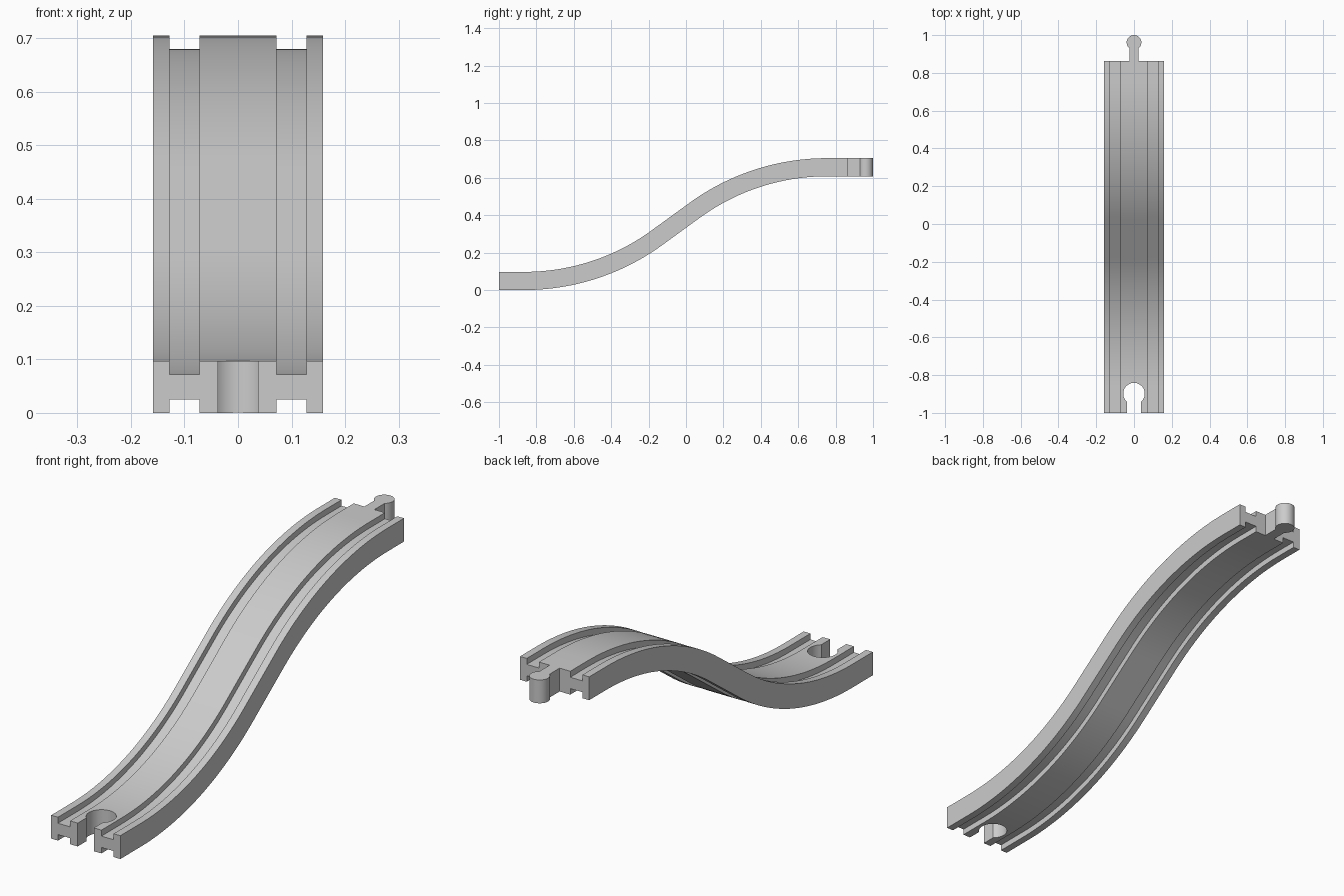
import bpy, bmesh, math
from mathutils import Vector

old = bpy.data.objects.get("Cube")
if old:
    bpy.data.objects.remove(old, do_unlink=True)

grey = bpy.data.materials.new("light grey")
grey.use_nodes = True
grey.diffuse_color = (0.6, 0.6, 0.6, 1)
grey.node_tree.nodes["Principled BSDF"].inputs["Base Color"].default_value = (0.6, 0.6, 0.6, 1)

THICK, GROOVE = 0.097, 0.025
HALF = THICK / 2
FRONT, BACK = -1.0, 0.863
LOW, HIGH = HALF, 0.705 - HALF


def make_object(name, bm):
    bmesh.ops.recalc_face_normals(bm, faces=bm.faces)
    mesh = bpy.data.meshes.new(name)
    bm.to_mesh(mesh)
    bm.free()
    mesh.materials.append(grey)
    ob = bpy.data.objects.new(name, mesh)
    bpy.context.collection.objects.link(ob)
    return ob


def smooth(ob):
    bpy.ops.object.select_all(action='DESELECT')
    ob.select_set(True)
    bpy.context.view_layer.objects.active = ob
    bpy.ops.object.shade_smooth_by_angle(angle=math.radians(30))


def keyhole(name, y_neck, y_ball, neck, radius, z0, z1, steps=32):
    """Upright prism: a straight neck running into a round head."""
    side = 1 if y_ball > y_neck else -1
    a = math.asin(neck / radius)
    pts = [(neck, y_neck)]
    for i in range(steps + 1):
        t = a + (2 * math.pi - 2 * a) * i / steps
        pts.append((radius * math.sin(t), y_ball - side * radius * math.cos(t)))
    pts.append((-neck, y_neck))
    bm = bmesh.new()
    face = bm.faces.new([bm.verts.new((x, y, z0)) for x, y in pts])
    top = bmesh.ops.extrude_face_region(bm, geom=[face])
    verts = [v for v in top["geom"] if isinstance(v, bmesh.types.BMVert)]
    bmesh.ops.translate(bm, verts=verts, vec=(0, 0, z1 - z0))
    return make_object(name, bm)


# Centre line: flat, arc up, short straight slope, arc back to flat
angle = math.radians(36)
y_low, y_high = -0.865, 0.755
run, rise = (y_high - y_low) / 2, (HIGH - LOW) / 2
arc_run = (math.tan(angle) * run - rise) / (math.tan(angle) - math.tan(angle / 2))
R = arc_run / math.sin(angle)
N = 28
arc = [angle * i / N for i in range(N + 1)]
path = [(FRONT, LOW, 0)]
path += [(y_low + R * math.sin(t), LOW + R * (1 - math.cos(t)), t) for t in arc]
path += [(y_high - R * math.sin(t), HIGH - R * (1 - math.cos(t)), t) for t in reversed(arc)]
path.append((BACK, HIGH, 0))

# Cross-section with two wheel grooves on the top and on the underside
W, G_OUT, G_IN = 0.159, 0.128, 0.072
floor = HALF - GROOVE
right_top = [(W, HALF), (G_OUT, HALF), (G_OUT, floor), (G_IN, floor), (G_IN, HALF)]
upper = right_top + [(-x, z) for x, z in reversed(right_top)]
section = upper + [(x, -z) for x, z in reversed(upper)]

# Track body swept along the centre line
bm = bmesh.new()
rings = []
for y, z, t in path:
    normal = Vector((0, -math.sin(t), math.cos(t)))
    rings.append([bm.verts.new(Vector((x, y, z)) + normal * h) for x, h in section])
for a, b in zip(rings, rings[1:]):
    for i in range(len(section)):
        j = (i + 1) % len(section)
        bm.faces.new((a[i], a[j], b[j], b[i]))
bm.faces.new(rings[0])
bm.faces.new(rings[-1])
track = make_object("track_body", bm)

# Socket cut through the low end
cutter = keyhole("socket_cutter", FRONT - 0.1, -0.898, 0.037, 0.057, -0.1, 0.25)
cutter.hide_render = True
mod = track.modifiers.new("socket", 'BOOLEAN')
mod.operation = 'DIFFERENCE'
mod.solver = 'EXACT'
mod.object = cutter
bpy.context.view_layer.objects.active = track
bpy.ops.object.modifier_apply(modifier=mod.name)
bpy.data.objects.remove(cutter, do_unlink=True)
smooth(track)

# Connector peg on the high end
peg = keyhole("connector_peg", BACK - 0.005, 0.961, 0.023, 0.039, HIGH - HALF, HIGH + HALF)
smooth(peg)
